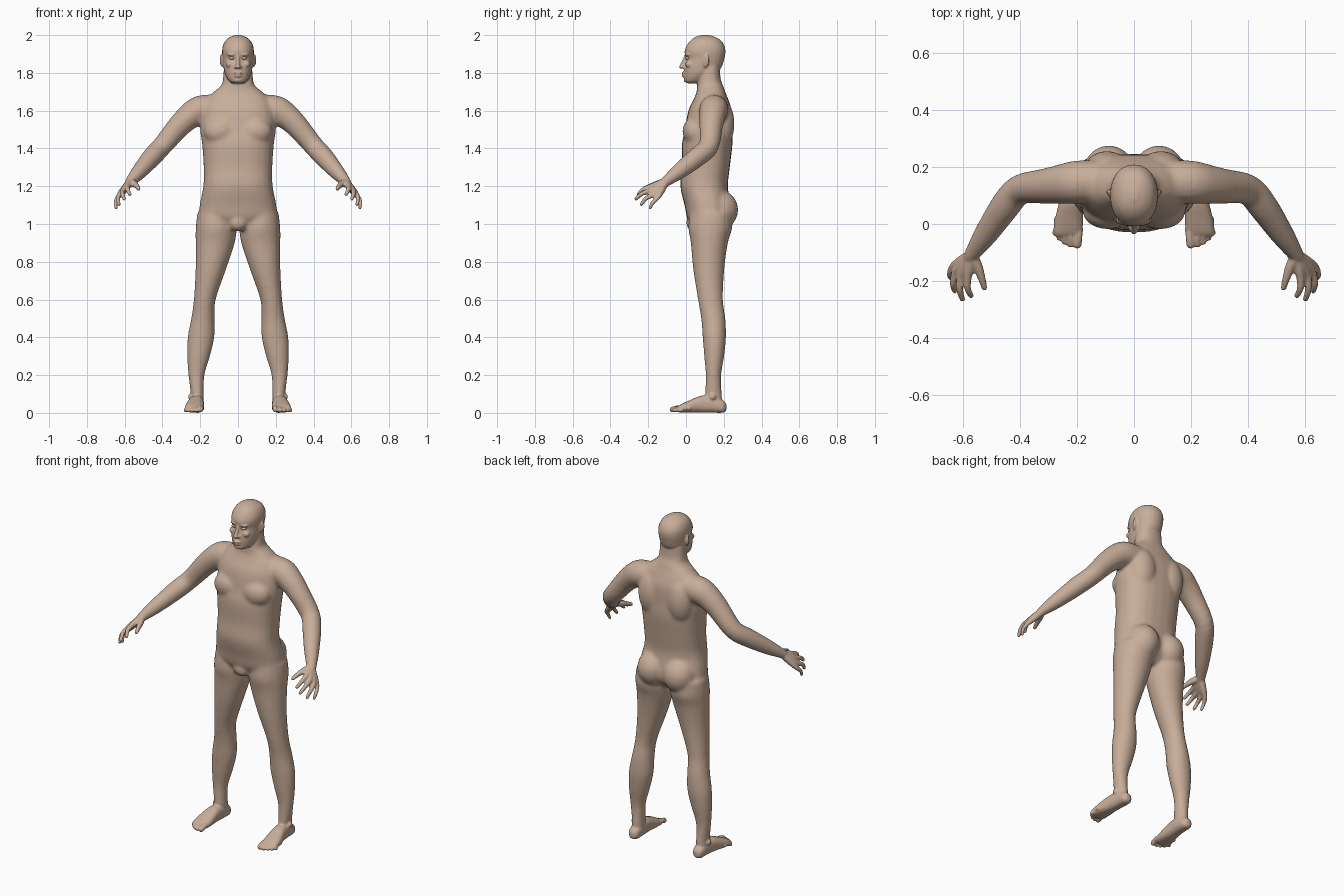
import bpy, bmesh, math
from mathutils import Vector, Matrix


def smooth_rows(rows, n=4):
    """Catmull-Rom interpolation between rows of section values."""
    out = []
    for i in range(len(rows) - 1):
        p0, p1 = rows[max(i - 1, 0)], rows[i]
        p2, p3 = rows[i + 1], rows[min(i + 2, len(rows) - 1)]
        for k in range(n):
            t = k / n
            out.append([0.5 * (2 * b + (c - a) * t + (2 * a - 5 * b + 4 * c - d) * t * t
                               + (3 * b - a - 3 * c + d) * t ** 3)
                        for a, b, c, d in zip(p0, p1, p2, p3)])
    out.append(list(rows[-1]))
    return out


def skin(bm, sections, power=2.0, sides=24):
    """Closed loft through (centre, u, v) super-ellipse sections."""
    rings = []
    for c, u, v in sections:
        ring = []
        for k in range(sides):
            a = 2 * math.pi * k / sides
            ca, sa = math.cos(a), math.sin(a)
            p = c + u * math.copysign(abs(ca) ** (2 / power), ca) \
                  + v * math.copysign(abs(sa) ** (2 / power), sa)
            ring.append(bm.verts.new(p))
        rings.append(ring)
    faces = [bm.faces.new(rings[0]), bm.faces.new(rings[-1][::-1])]
    for r, q in zip(rings, rings[1:]):
        for k in range(sides):
            j = (k + 1) % sides
            faces.append(bm.faces.new((r[k], q[k], q[j], r[j])))
    bmesh.ops.recalc_face_normals(bm, faces=faces)


def column(bm, rows, s=1, power=2.0):
    """Upright loft; rows are z, x centre, x radius, front y, back y."""
    secs = [(Vector((s * x, (f + b) / 2, z)), Vector((rx, 0, 0)), Vector((0, (b - f) / 2, 0)))
            for z, x, rx, f, b in smooth_rows(rows)]
    skin(bm, secs, power)


def ball(bm, c, r, s=1, rot=0.0):
    m = (Matrix.Translation((s * c[0], c[1], c[2])) @ Matrix.Rotation(s * rot, 4, 'Z')
         @ Matrix.Diagonal((*r, 1)))
    bmesh.ops.create_uvsphere(bm, u_segments=24, v_segments=14, radius=1, matrix=m)


def tube(bm, rows, s=1, n=4):
    """Round limb along x, y, z, radius points with a rounded tip."""
    rows = smooth_rows(rows, n)
    pts = [Vector((s * r[0], r[1], r[2])) for r in rows]
    secs = []
    for i, p in enumerate(pts):
        t = (pts[min(i + 1, len(pts) - 1)] - pts[max(i - 1, 0)]).normalized()
        u = t.cross(Vector((0.05, 0.1, 1))).normalized()
        secs.append((p, u * rows[i][3], u.cross(t) * rows[i][3]))
    skin(bm, secs, sides=16)
    r = rows[-1]
    ball(bm, r[:3], (r[3],) * 3, s)


def fused(name, bm, voxel, steps):
    """Fuse overlapping volumes into one smooth surface."""
    me = bpy.data.meshes.new(name)
    bm.to_mesh(me)
    bm.free()
    ob = bpy.data.objects.new(name, me)
    bpy.context.collection.objects.link(ob)
    rm = ob.modifiers.new("fuse", 'REMESH')
    rm.mode, rm.voxel_size, rm.use_smooth_shade = 'VOXEL', voxel, True
    sm = ob.modifiers.new("relax", 'SMOOTH')
    sm.factor, sm.iterations = 0.5, steps
    return ob


# ---- large forms -------------------------------------------------------
bm = bmesh.new()
# torso and neck
column(bm, [(0.975, 0, .11, .05, .18), (1.03, 0, .20, .008, .23), (1.10, 0, .203, -.008, .235),
            (1.20, 0, .184, -.030, .222), (1.30, 0, .182, -.022, .232), (1.42, 0, .190, -.022, .246),
            (1.50, 0, .200, -.006, .245), (1.60, 0, .190, .012, .242), (1.66, 0, .168, .040, .224),
            (1.70, 0, .128, .056, .208), (1.735, 0, .088, .058, .196), (1.77, 0, .080, .062, .183),
            (1.85, 0, .074, .070, .180)], power=2.35)
ball(bm, (0, .045, 1.005), (.05, .045, .045))
for s in (1, -1):
    # chest, shoulder blade, buttock
    ball(bm, (.092, .045, 1.49), (.09, .064, .075), s)
    ball(bm, (.095, .19, 1.53), (.08, .067, .13), s)
    ball(bm, (.088, .175, 1.075), (.094, .102, .105), s)
    # leg
    column(bm, [(1.06, .115, .10, .02, .24), (.98, .116, .108, .012, .245), (.90, .121, .104, .025, .222),
                (.76, .144, .081, .038, .203), (.60, .176, .058, .063, .196), (.50, .186, .062, .080, .209),
                (.40, .196, .071, .088, .212), (.30, .209, .061, .096, .202), (.20, .220, .043, .104, .187),
                (.10, .216, .035, .100, .190), (.04, .216, .036, .100, .195)], s)
    # arm
    tube(bm, [(.12, .15, 1.61, .075), (.20, .147, 1.604, .077), (.257, .14, 1.57, .070),
              (.315, .133, 1.515, .062), (.402, .12, 1.412, .054), (.455, .06, 1.355, .053),
              (.52, -.035, 1.28, .043), (.563, -.097, 1.232, .031), (.575, -.115, 1.218, .027)], s)
core = fused("core_form", bm, 0.009, 10)
baked = bpy.data.meshes.new_from_object(core.evaluated_get(bpy.context.evaluated_depsgraph_get()))
bpy.data.objects.remove(core)

# ---- detail forms, fused onto the large forms ---------------------------
bm = bmesh.new()
bm.from_mesh(baked)
# skull and jaw
column(bm, [(1.745, 0, .028, .008, .07), (1.757, 0, .047, -.008, .10), (1.79, 0, .067, -.011, .15),
            (1.83, 0, .077, -.010, .188), (1.875, 0, .081, -.001, .203), (1.91, 0, .084, -.008, .209),
            (1.94, 0, .081, .001, .205), (1.97, 0, .067, .022, .187), (1.99, 0, .042, .050, .155),
            (2.001, 0, .012, .085, .118)], power=2.15)
# nose, lips, chin
tube(bm, [(0, .0, 1.89, .009), (0, -.012, 1.86, .010), (0, -.025, 1.833, .012)])
ball(bm, (0, -.012, 1.798), (.024, .012, .006))
ball(bm, (0, -.010, 1.784), (.021, .012, .007))
ball(bm, (0, .002, 1.762), (.025, .015, .013))

finger_rows = [  # knuckle, middle joint, tip, radius
    ((.585, -.187, 1.197), (.585, -.225, 1.183), (.573, -.252, 1.158), .0115),
    ((.609, -.185, 1.177), (.613, -.230, 1.162), (.603, -.264, 1.134), .0115),
    ((.627, -.170, 1.157), (.636, -.212, 1.135), (.630, -.236, 1.103), .0110),
    ((.637, -.150, 1.140), (.648, -.176, 1.113), (.645, -.190, 1.084), .0100)]
toe_rows = [(.196, .199, -.071, .0155), (.222, .223, -.072, .0115), (.241, .244, -.063, .0110),
            (.258, .262, -.049, .0105), (.272, .278, -.032, .0100)]
for s in (1, -1):
    # nostril, brow, cheek, ear
    ball(bm, (.013, -.011, 1.831), (.009, .013, .008), s)
    ball(bm, (.033, .006, 1.897), (.026, .012, .007), s, .25)
    ball(bm, (.043, .018, 1.845), (.022, .022, .018), s)
    ball(bm, (.083, .103, 1.862), (.007, .020, .034), s, -.35)
    ball(bm, (.089, .112, 1.868), (.008, .010, .030), s, -.35)
    # palm and fingers
    for knuckle, mid, tip, r in finger_rows:
        heel = Vector((.572, -.110, 1.220)).lerp(Vector(knuckle), .12)
        tube(bm, [(*heel, .021), (*heel.lerp(Vector(knuckle), .55), .019), (*knuckle, r * 1.3),
                  (*mid, r * 1.05), (*tip, r * .85)], s)
    # thumb
    tube(bm, [(.567, -.118, 1.222, .021), (.549, -.152, 1.212, .018),
              (.535, -.192, 1.200, .0135), (.526, -.224, 1.186, .0105)], s)
    # foot
    rows = [(.214, .216, .030, .014, .016), (.195, .216, .034, .031, .033), (.14, .217, .045, .037, .044),
            (.08, .222, .046, .041, .045), (.02, .228, .034, .049, .033), (-.03, .232, .023, .050, .021),
            (-.045, .233, .018, .042, .013)]
    skin(bm, [(Vector((s * x, y, z)), Vector((rx, 0, 0)), Vector((0, 0, rz)))
              for y, x, z, rx, rz in smooth_rows(rows)], power=2.4)
    ball(bm, (.250, .14, .085), (.014, .018, .018), s)
    # toes
    for x0, x1, y1, r in toe_rows:
        tube(bm, [(x0, y1 + .055, .024, r * 1.1), (x0, y1 + .025, .025, r * .95), (x1, y1, r + .002, r)], s)
body = fused("body", bm, 0.005, 4)

# ---- eyes --------------------------------------------------------------
eyes = []
for side, s in (("left", 1), ("right", -1)):
    bm = bmesh.new()
    ball(bm, (.032, .010, 1.878), (.015, .014, .0085), s)
    me = bpy.data.meshes.new(side + "_eye")
    bm.to_mesh(me)
    bm.free()
    me.shade_smooth()
    eye = bpy.data.objects.new(side + "_eye", me)
    bpy.context.collection.objects.link(eye)
    eyes.append(eye)

# skin colour
mat = bpy.data.materials.new("skin")
mat.diffuse_color = (.58, .42, .32, 1)
for ob in [body] + eyes:
    ob.data.materials.clear()
    ob.data.materials.append(mat)
